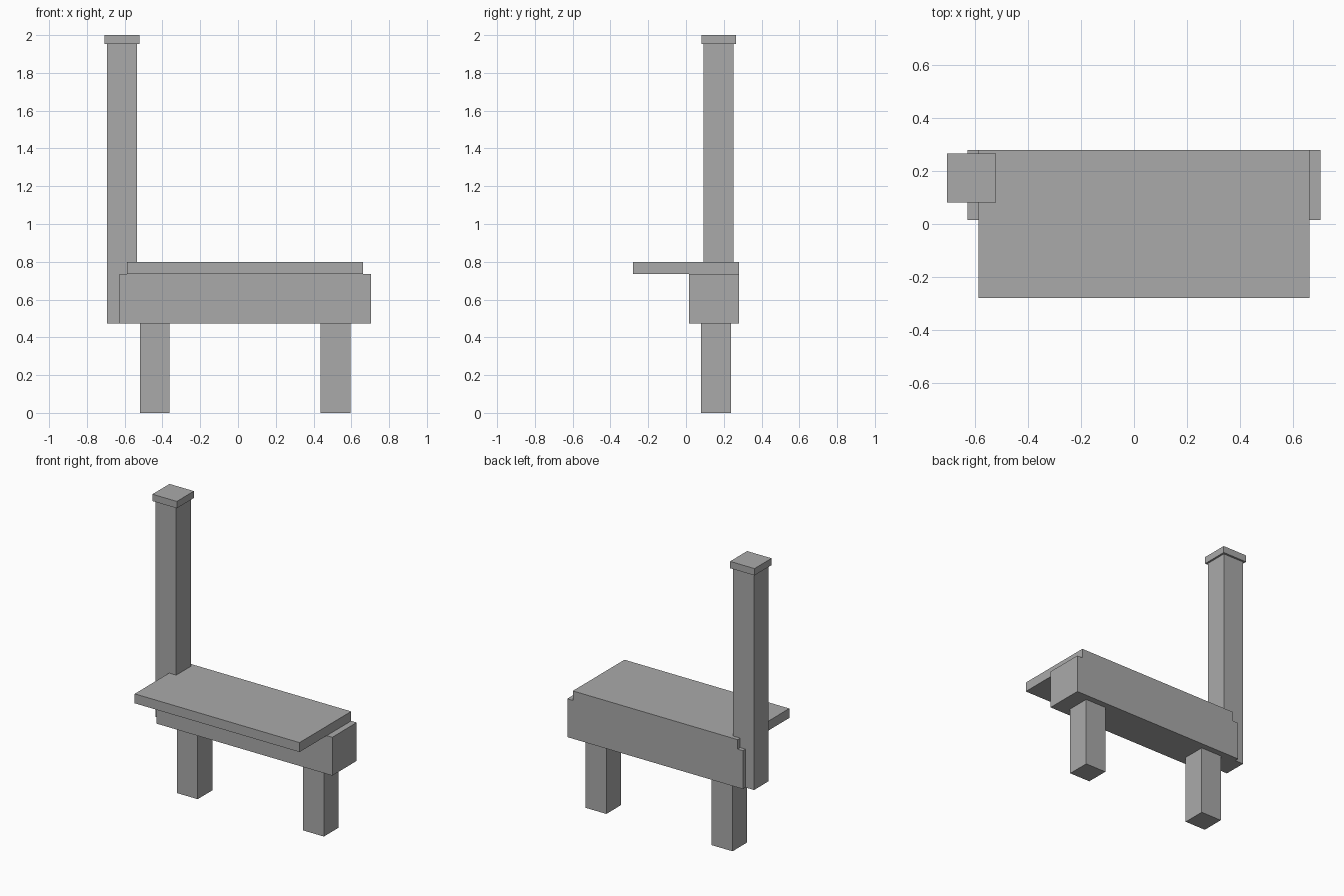
import bpy
import bmesh
from mathutils import Vector

if "Cube" in bpy.data.objects:
    bpy.data.objects.remove(bpy.data.objects["Cube"])

grey = bpy.data.materials.new("plain_grey")
grey.diffuse_color = (0.4, 0.4, 0.4, 1.0)
grey.use_nodes = True
grey.node_tree.nodes["Principled BSDF"].inputs["Base Color"].default_value = grey.diffuse_color


def box(name, low, high):
    """Add a sharp-edged box between two opposite corners."""
    low, high = Vector(low), Vector(high)
    bm = bmesh.new()
    bmesh.ops.create_cube(bm, size=1)
    bmesh.ops.scale(bm, vec=high - low, verts=bm.verts)
    mesh = bpy.data.meshes.new(name)
    bm.to_mesh(mesh)
    bm.free()
    mesh.materials.append(grey)
    obj = bpy.data.objects.new(name, mesh)
    obj.location = (low + high) / 2
    bpy.context.collection.objects.link(obj)
    return obj


# Legs under the base
for name, x in (("left_leg", -0.52), ("right_leg", 0.438)):
    box(name, (x, 0.08, 0), (x + 0.158, 0.238, 0.472))

# Base block and the overhanging slab on top of it
box("base_block", (-0.628, 0.015, 0.472), (0.705, 0.28, 0.735))
box("top_slab", (-0.588, -0.28, 0.735), (0.663, 0.28, 0.80))

# Tall post at the left end with its cap
box("post", (-0.693, 0.093, 0.472), (-0.534, 0.252, 1.953))
box("post_cap", (-0.706, 0.081, 1.953), (-0.521, 0.266, 2.0))
